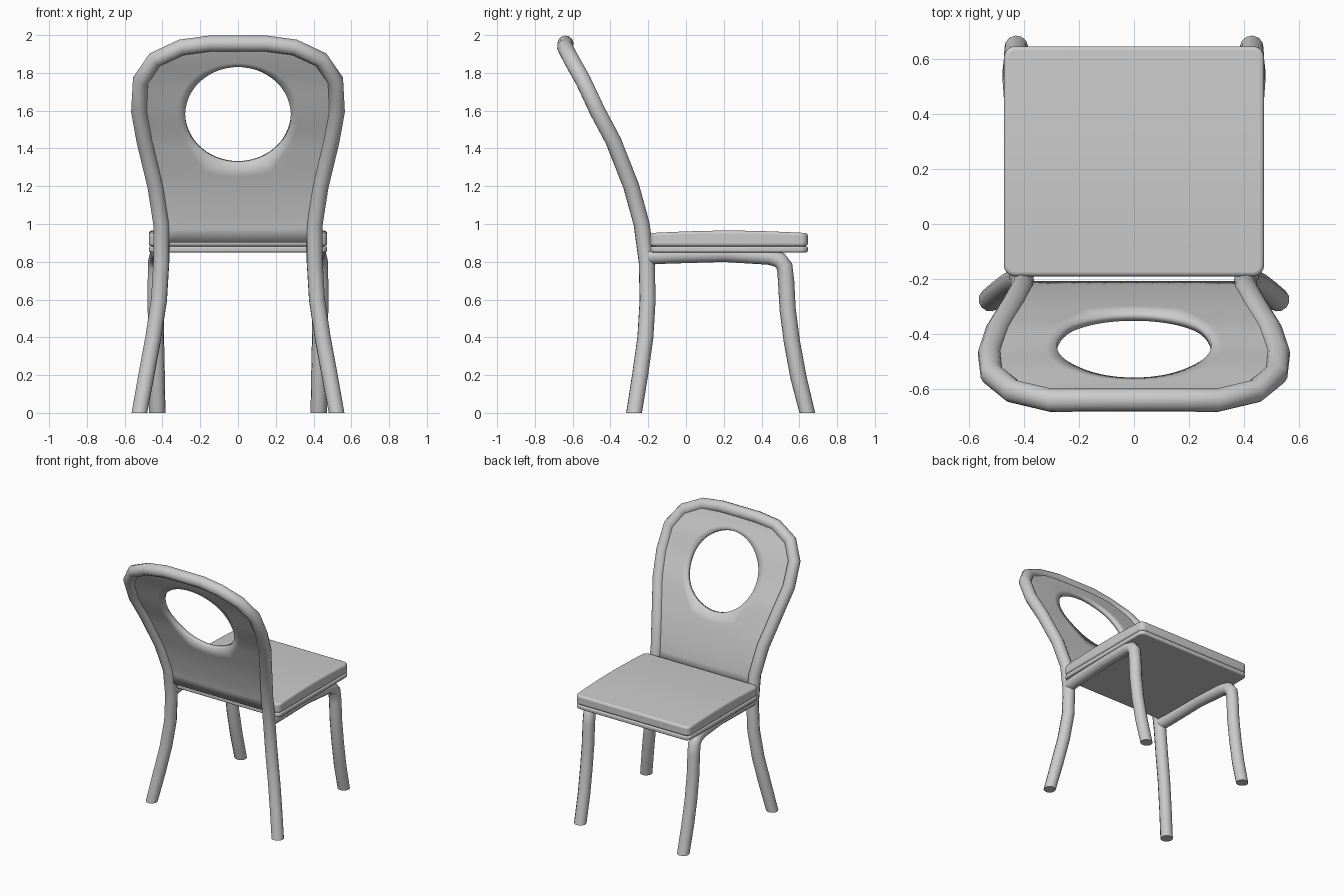
import bpy, bmesh, math
from mathutils import Vector

cube = bpy.data.objects.get("Cube")
if cube:
    bpy.data.objects.remove(cube, do_unlink=True)

grey = bpy.data.materials.new("plain grey")
grey.use_nodes = True
grey.diffuse_color = (0.6, 0.6, 0.6, 1)
grey.node_tree.nodes["Principled BSDF"].inputs["Base Color"].default_value = (0.6, 0.6, 0.6, 1)


def finish(obj, angle=40):
    obj.data.materials.clear()
    obj.data.materials.append(grey)
    bpy.ops.object.select_all(action="DESELECT")
    obj.select_set(True)
    bpy.context.view_layer.objects.active = obj
    bpy.ops.object.shade_smooth_by_angle(angle=math.radians(angle))


def add_mesh(name, bm):
    bmesh.ops.recalc_face_normals(bm, faces=bm.faces)
    mesh = bpy.data.meshes.new(name)
    bm.to_mesh(mesh)
    bm.free()
    obj = bpy.data.objects.new(name, mesh)
    bpy.context.collection.objects.link(obj)
    return obj


def tube(name, points, radius=0.043):
    """Round tube along a path, with feet cut flat on the floor."""
    curve = bpy.data.curves.new(name, "CURVE")
    curve.dimensions = "3D"
    curve.bevel_depth = radius
    curve.bevel_resolution = 4
    curve.use_fill_caps = True
    spline = curve.splines.new("POLY")
    spline.points.add(len(points) - 1)
    for p, co in zip(spline.points, points):
        p.co = (*co, 1)
    obj = bpy.data.objects.new(name, curve)
    bpy.context.collection.objects.link(obj)
    bpy.ops.object.select_all(action="DESELECT")
    obj.select_set(True)
    bpy.context.view_layer.objects.active = obj
    bpy.ops.object.convert(target="MESH")
    obj = bpy.context.object
    for v in obj.data.vertices:
        if v.co.z < 0.03:
            v.co.z = 0
    finish(obj, 50)


# Back frame: both rear legs and the top hoop in one bent tube
half = [(0.522, -0.275, 0), (0.485, -0.243, 0.2), (0.448, -0.215, 0.4),
        (0.418, -0.203, 0.6), (0.406, -0.208, 0.8), (0.406, -0.235, 1.0),
        (0.437, -0.29, 1.2), (0.495, -0.385, 1.44), (0.524, -0.47, 1.6),
        (0.516, -0.545, 1.76), (0.44, -0.607, 1.87), (0.3, -0.64, 1.935),
        (0.15, -0.638, 1.955)]
tube("back_frame", half + [(-x, y, z) for x, y, z in reversed(half)])

# Front legs, each bent into a rail under the seat
leg = [(0.408, -0.2, 0.828), (0.415, -0.1, 0.833), (0.42, 0.2, 0.842), (0.428, 0.44, 0.827),
       (0.432, 0.495, 0.81), (0.434, 0.522, 0.775), (0.435, 0.53, 0.7), (0.435, 0.538, 0.55),
       (0.434, 0.56, 0.38), (0.43, 0.595, 0.19), (0.427, 0.642, 0)]
for side, sx in (("left", 1), ("right", -1)):
    tube(f"{side}_front_leg", [(sx * x, y, z) for x, y, z in leg])


# Back panel: rings from the frame outline in to the round opening
def back_y(x, z):
    for (_, y0, z0), (_, y1, z1) in zip(half, half[1:]):
        if z <= z1:
            break
    y = y0 + (y1 - y0) * (z - z0) / (z1 - z0)
    bulge = max(0, (z - 1.2) / 0.7) * (1 - (x / 0.53) ** 2)
    return y + 0.02 * bulge


right_edge = [Vector((0.405, 0.905))] + [Vector((x, z)) for x, y, z in half[5:]]
outline = right_edge + [Vector((-p.x, p.y)) for p in reversed(right_edge)]
centre = Vector((0, 1.583))
bm = bmesh.new()
rings = []
steps = 6
for i, a in enumerate(outline):
    b = outline[(i + 1) % len(outline)]
    cuts = max(2, round((b - a).length / 0.06))
    for k in range(cuts):
        p = a.lerp(b, k / cuts)
        d = (p - centre)
        r = 1 / math.hypot(d.x / 0.28, d.y / 0.255)
        hole = centre + d * r
        pts = [p.lerp(hole, s / steps) for s in range(steps + 1)]
        rings.append([bm.verts.new((q.x, back_y(q.x, q.y), q.y)) for q in pts])
for r0, r1 in zip(rings, rings[1:] + rings[:1]):
    for s in range(steps):
        bm.faces.new((r0[s], r0[s + 1], r1[s + 1], r1[s]))
panel = add_mesh("back_panel", bm)
thick = panel.modifiers.new("thickness", "SOLIDIFY")
thick.thickness = 0.03
thick.offset = 0
finish(panel)


# Seat slabs: side profile extruded across, with rounded corners and edges
def slab(name, z0, z1, crown, edge):
    bm = bmesh.new()
    w, back, front = 0.472, -0.19, 0.645
    n = 12
    profile = [(front, z0), (back, z0)]
    profile += [(back + (front - back) * i / n, z1 + crown * math.sin(math.pi * i / n))
                for i in range(n + 1)]
    face = bm.faces.new([bm.verts.new((-w, y, z)) for y, z in profile])
    ext = bmesh.ops.extrude_face_region(bm, geom=[face])
    moved = [g for g in ext["geom"] if isinstance(g, bmesh.types.BMVert)]
    bmesh.ops.translate(bm, verts=moved, vec=(2 * w, 0, 0))
    corners = [e for e in bm.edges
               if abs((e.verts[0].co - e.verts[1].co).normalized().z) > 0.9]
    bmesh.ops.bevel(bm, geom=corners, offset=0.04, segments=5, profile=0.5, affect="EDGES")
    obj = add_mesh(name, bm)
    bev = obj.modifiers.new("rounded edge", "BEVEL")
    bev.width = edge
    bev.segments = 3
    bev.angle_limit = math.radians(40)
    finish(obj)


slab("seat_base", 0.85, 0.882, 0, 0.009)
slab("seat_cushion", 0.882, 0.952, 0.013, 0.014)
